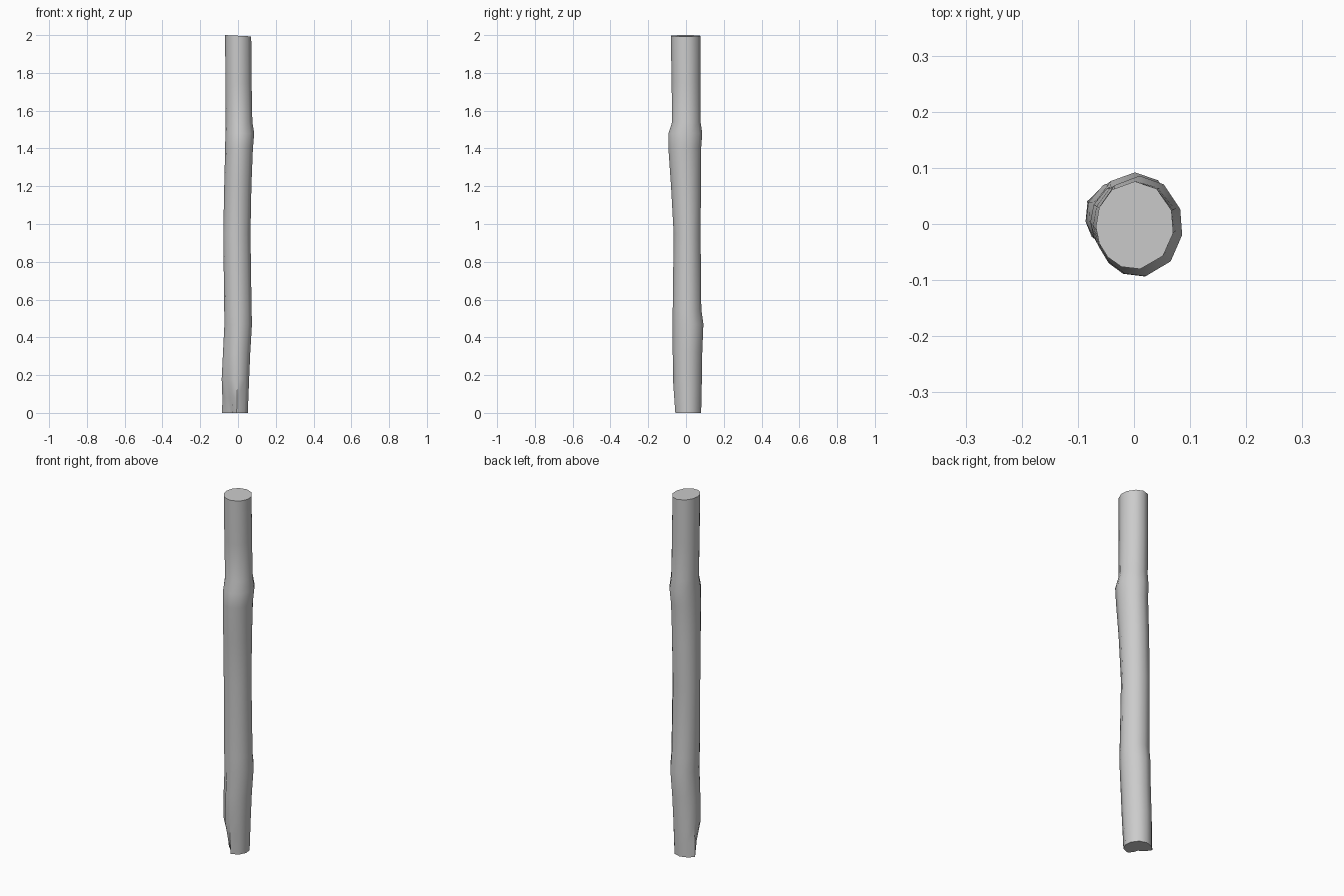
import bpy, bmesh
from math import cos, sin, radians

cube = bpy.data.objects.get("Cube")
if cube:
    bpy.data.objects.remove(cube, do_unlink=True)

wood = bpy.data.materials.new("weathered_grey")
wood.use_nodes = True
grey = (0.6, 0.6, 0.6, 1)
wood.diffuse_color = grey
wood.node_tree.nodes["Principled BSDF"].inputs["Base Color"].default_value = grey

# Post outline directions, closer together on the split front-right side
ANGLES = (20, 56, 90, 126, 156, 182, 204, 226, 250, 278, 316, 350)
SPLIT_START = ANGLES.index(156)

# Height, then x and y extents of each ring: knots swell near the quarter points
RINGS = (
    (0.00, -.085, .053, -.063, .080),
    (0.08, -.085, .056, -.066, .082),
    (0.18, -.085, .060, -.070, .084),
    (0.32, -.078, .066, -.071, .086),
    (0.47, -.072, .075, -.071, .092),
    (0.55, -.073, .073, -.071, .081),
    (0.95, -.078, .067, -.066, .077),
    (1.20, -.073, .072, -.080, .079),
    (1.40, -.068, .080, -.094, .080),
    (1.48, -.067, .087, -.094, .086),
    (1.54, -.065, .077, -.074, .077),
    (1.75, -.067, .073, -.077, .076),
    (2.00, -.068, .071, -.081, .076),
)

# Broken foot: how far the surface is drawn in around the split, by ring
SPLIT = {
    0: (1.08, .65, .45, .33, .52, .92),
    1: (1.06, .80, .66, .58, .75, .96),
    2: (1.03, 1.02, .95, .82, .98, 1),
    3: (1, 1.02, 1, .86, 1, 1),
}

bm = bmesh.new()
loops = []
for r, (z, x0, x1, y0, y1) in enumerate(RINGS):
    scale = [1.0] * len(ANGLES)
    for k, s in enumerate(SPLIT.get(r, ())):
        scale[SPLIT_START + k] = s
    loop = []
    for a, s in zip(ANGLES, scale):
        x = (x0 + x1) / 2 + (x1 - x0) / 2 * s * cos(radians(a))
        y = (y0 + y1) / 2 + (y1 - y0) / 2 * s * sin(radians(a))
        # The sawn top leans slightly
        drop = 0.05 * (x - x0) if z == 2 else 0
        loop.append(bm.verts.new((x, y, z - drop)))
    loops.append(loop)

# Skin the rings and cap both ends
n = len(ANGLES)
for low, high in zip(loops, loops[1:]):
    for i in range(n):
        j = (i + 1) % n
        bm.faces.new((low[i], low[j], high[j], high[i]))
bm.faces.new(loops[-1])
bm.faces.new(loops[0][::-1])
bmesh.ops.recalc_face_normals(bm, faces=bm.faces)

mesh = bpy.data.meshes.new("wooden_post")
bm.to_mesh(mesh)
bm.free()
mesh.materials.append(wood)
post = bpy.data.objects.new("wooden_post", mesh)
bpy.context.collection.objects.link(post)

# Smooth bark with crisp sawn ends and split edges
bpy.ops.object.select_all(action='DESELECT')
post.select_set(True)
bpy.context.view_layer.objects.active = post
bpy.ops.object.shade_smooth_by_angle(angle=radians(45))
